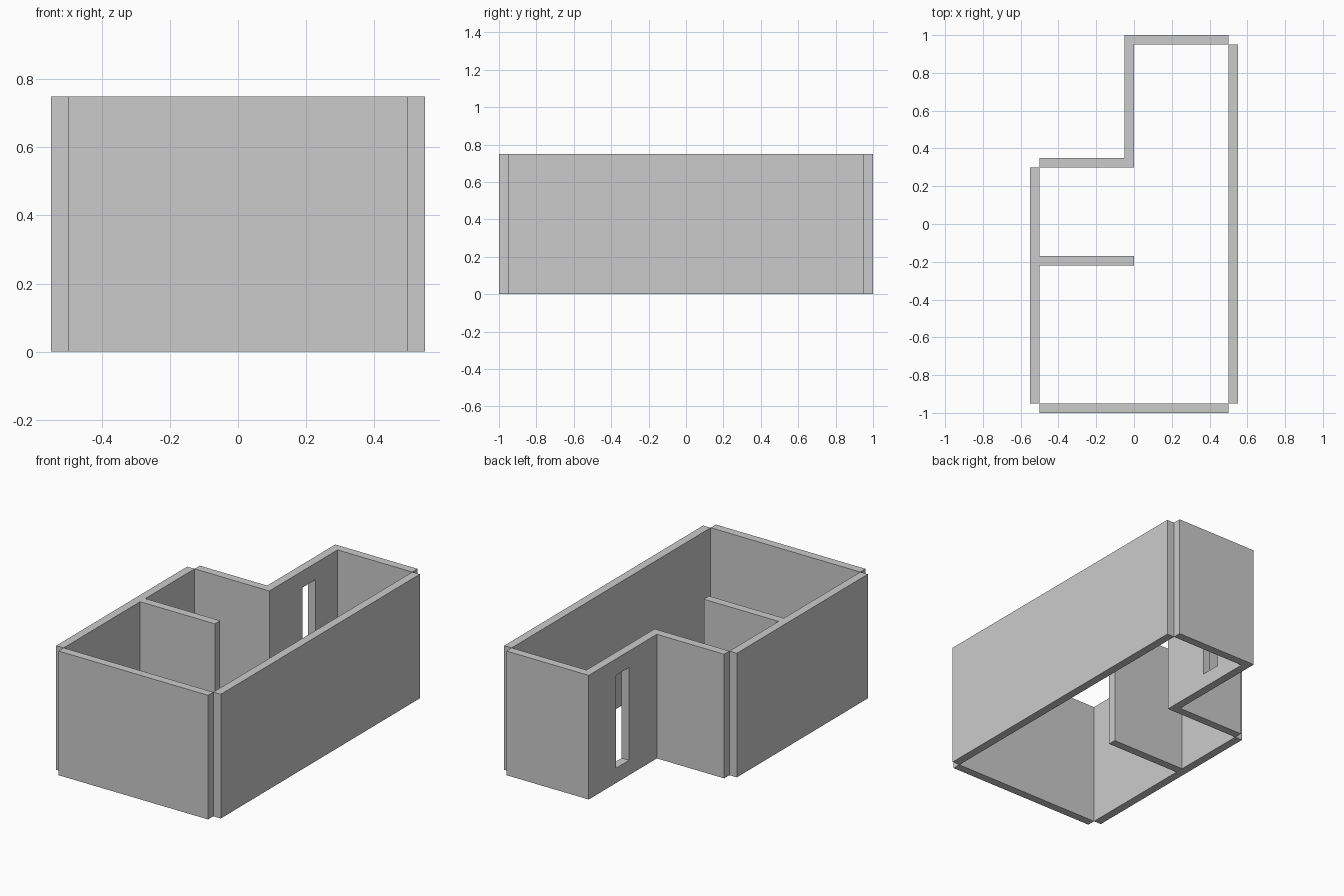
import bpy
import bmesh

if "Cube" in bpy.data.objects:
    bpy.data.objects.remove(bpy.data.objects["Cube"])

HEIGHT = 0.75


def extruded(name, outline, z0=0.0, z1=HEIGHT):
    """Extrude a counter-clockwise floor outline from z0 to z1."""
    bm = bmesh.new()
    base = bm.faces.new([bm.verts.new((x, y, z0)) for x, y in outline])
    top = bmesh.ops.extrude_face_region(bm, geom=[base], use_keep_orig=True)
    verts = [v for v in top["geom"] if isinstance(v, bmesh.types.BMVert)]
    bmesh.ops.translate(bm, vec=(0, 0, z1 - z0), verts=verts)
    bmesh.ops.recalc_face_normals(bm, faces=bm.faces)
    mesh = bpy.data.meshes.new(name)
    bm.to_mesh(mesh)
    bm.free()
    obj = bpy.data.objects.new(name, mesh)
    bpy.context.collection.objects.link(obj)
    return obj


def box(name, x0, x1, y0, y1, z0=0.0, z1=HEIGHT):
    return extruded(name, [(x0, y0), (x1, y0), (x1, y1), (x0, y1)], z0, z1)


# Straight outer walls, leaving open notches at the corners
box("front_wall", -0.5, 0.5, -1.0, -0.95)
box("right_wall", 0.5, 0.55, -0.95, 0.95)

# Left wall with the room partition branching off it
extruded("left_wall_with_partition", [
    (-0.55, -0.95), (-0.5, -0.95), (-0.5, -0.22), (0.0, -0.22),
    (0.0, -0.17), (-0.5, -0.17), (-0.5, 0.3), (-0.55, 0.3)])

# Stepped back wall
back = extruded("stepped_back_wall", [
    (-0.5, 0.3), (0.0, 0.3), (0.0, 0.95), (0.5, 0.95),
    (0.5, 1.0), (-0.05, 1.0), (-0.05, 0.35), (-0.5, 0.35)])

# Tall narrow window cut through the step
cutter = box("window_cutter", -0.1, 0.05, 0.615, 0.74, 0.09, 0.65)
cutter.hide_render = True
cutter.hide_viewport = True
cut = back.modifiers.new("window", 'BOOLEAN')
cut.operation = 'DIFFERENCE'
cut.solver = 'EXACT'
cut.object = cutter
